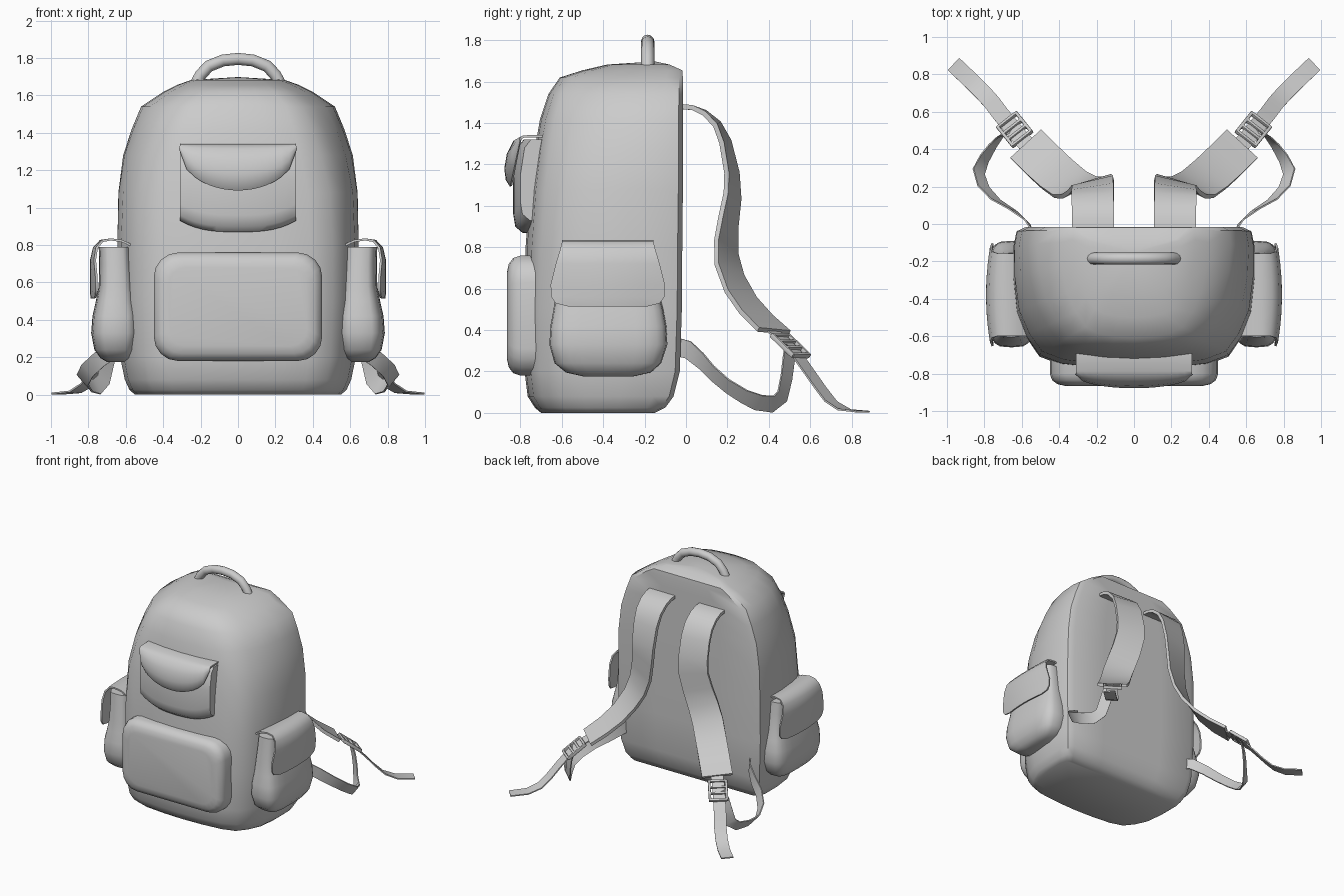
import bpy, bmesh, math
from mathutils import Vector, Matrix

if "Cube" in bpy.data.objects:
    bpy.data.objects.remove(bpy.data.objects["Cube"])


def build(name, rings, closed=True, caps=True, mirror=False, thick=0, apex=None, angle=40):
    """Skin a list of equal-length point rings into a mesh object."""
    bm = bmesh.new()
    vs = [[bm.verts.new(p) for p in r] for r in rings]
    n = len(rings[0])
    for a, b in zip(vs, vs[1:]):
        for i in range(n if closed else n - 1):
            j = (i + 1) % n
            bm.faces.new((a[i], a[j], b[j], b[i]))
    if closed and caps:
        bm.faces.new(vs[0])
        if apex:
            top = bm.verts.new(apex)
            for i in range(n):
                bm.faces.new((vs[-1][i], vs[-1][(i + 1) % n], top))
        else:
            bm.faces.new(vs[-1])
    bmesh.ops.recalc_face_normals(bm, faces=bm.faces)
    me = bpy.data.meshes.new(name)
    bm.to_mesh(me)
    bm.free()
    ob = bpy.data.objects.new(name, me)
    bpy.context.collection.objects.link(ob)
    if thick:
        m = ob.modifiers.new("Thickness", 'SOLIDIFY')
        m.thickness, m.offset = thick, 0
    if mirror:
        ob.modifiers.new("Mirror", 'MIRROR').use_mirror_merge = False
    finish(ob, angle)
    return ob


def finish(ob, angle=40):
    bpy.ops.object.select_all(action='DESELECT')
    ob.select_set(True)
    bpy.context.view_layer.objects.active = ob
    bpy.ops.object.convert(target='MESH')
    bpy.ops.object.shade_smooth_by_angle(angle=math.radians(angle))


def strap(name, pts, width, thick, w0, w1):
    """Flat band along a path, its width direction turning from w0 to w1."""
    pts = [Vector(p) for p in pts]
    rings = []
    for i, p in enumerate(pts):
        t = (pts[min(i + 1, len(pts) - 1)] - pts[max(i - 1, 0)]).normalized()
        w = Vector(w0).lerp(Vector(w1), i / (len(pts) - 1))
        w = (w - t * w.dot(t)).normalized()
        n = t.cross(w) * thick / 2
        w = w * width / 2
        rings.append([p + w + n, p - w + n, p - w - n, p + w - n])
    return build(name, rings, mirror=True)


# main bag: horizontal sections with a flat back and rounded front, shoulders tapering forward
half = [(.44, 0), (.9, 0), (.975, .03), (1, .14), (1, .36), (.97, .6), (.89, .77), (.785, .9), (.6, .96), (.3, .99)]
section = [(0, 0)] + half + [(0, 1)] + [(-u, v) for u, v in reversed(half)]
levels = [(0, .55, -.15, -.70), (.025, .58, -.1, -.73), (.08, .605, -.06, -.765), (.2, .63, -.03, -.78),
          (.5, .645, -.02, -.785), (.8, .645, -.018, -.775), (1.08, .64, -.015, -.755),
          (1.28, .615, -.015, -.73), (1.42, .57, -.015, -.705), (1.54, .52, -.015, -.665),
          (1.62, .40, -.015, -.61), (1.655, .33, -.018, -.5), (1.683, .25, -.08, -.38)]
build("main_bag", [[(u * w * (1 - max(0, z - 1) * .35 * v * v), b + v * (f - b), z) for u, v in section]
      for z, w, b, f in levels], apex=(0, -.15, 1.698), angle=42)


# lower front pocket: rounded rectangle with a puffed edge
def round_rect(y, inset):
    w, h, r = .45 - inset, .29 - inset, .13 - inset * .5
    out = []
    for k, (sx, sz) in enumerate([(1, 1), (-1, 1), (-1, -1), (1, -1)]):
        for i in range(5):
            a = math.pi / 2 * (k + i / 4)
            out.append((sx * (w - r) + r * math.cos(a), y, .47 + sz * (h - r) + r * math.sin(a)))
    return out


build("lower_front_pocket", [round_rect(y, i) for y, i in
      [(-.66, 0), (-.80, 0), (-.835, .012), (-.856, .04), (-.865, .08)]])

# upper front pocket and its curved flap
body, flap = [], []
for i in range(17):
    x = -.31 + .62 * i / 16
    e = abs(x / .31)
    y = -.80 - .035 * (1 - e * e)
    zb = .87 + .06 * e ** 3
    body.append([(x, -.68, zb), (x, y + .045, zb), (x, y + .01, zb + .03), (x, y, zb + .09),
                 (x, y, 1.15), (x, y + .02, 1.28), (x, y + .05, 1.32), (x, -.68, 1.32)])
    b = math.sqrt(max(0, 1 - e * e))
    flap.append([(x, -.69, 1.337), (x, -.785, 1.335), (x, -.795 - .035 * b, 1.33 - .02 * b),
                 (x, -.798 - .062 * b, 1.325 - .075 * b), (x, -.80 - .072 * b, 1.32 - .14 * b),
                 (x, -.80 - .065 * b, 1.317 - .19 * b), (x, -.80 - .045 * b, 1.315 - .22 * b)])
build("upper_front_pocket", body)
build("upper_pocket_flap", flap, closed=False, thick=.012, angle=50)


# side pockets: pouches bulging at the bottom
def pouch(z, y0, y1, x0, x1):
    out = []
    for i in range(24):
        a = math.tau * i / 24
        c, s = math.cos(a), math.sin(a)
        out.append(((x0 + x1) / 2 + (x1 - x0) / 2 * math.copysign(abs(c) ** .55, c),
                    (y0 + y1) / 2 + (y1 - y0) / 2 * math.copysign(abs(s) ** .55, s), z))
    return out


build("side_pocket", [pouch(*p) for p in [
    (.175, -.49, -.26, .60, .70), (.195, -.58, -.17, .57, .735), (.24, -.635, -.12, .545, .768),
    (.33, -.66, -.09, .525, .785), (.42, -.655, -.095, .53, .778), (.50, -.64, -.11, .545, .76),
    (.58, -.63, -.13, .555, .745), (.70, -.615, -.145, .565, .742), (.79, -.605, -.155, .57, .745)]], mirror=True)

# side pocket flaps folding over the outside
fold = [(.575, .80, .22, 0), (.62, .822, .22, 0), (.68, .83, .22, 0), (.735, .822, .22, .01),
        (.77, .785, .23, .015), (.785, .72, .25, .02), (.786, .62, .275, .03),
        (.786, .56, .272, .03), (.784, .53, .25, .025), (.782, .515, .19, .015)]
build("side_pocket_flap", [[(x - d * u * u, -.378 + h * u, z) for u in (-1, -.7, -.35, 0, .35, .7, 1)]
      for x, z, h, d in fold], closed=False, thick=.012, mirror=True, angle=50)

# carry handle: bent tube
path = [(-.23, 1.65), (-.2, 1.71), (-.155, 1.757), (-.08, 1.787), (0, 1.795),
        (.08, 1.787), (.155, 1.757), (.2, 1.71), (.23, 1.65)]
tube = []
for i, (x, z) in enumerate(path):
    a, b = path[max(i - 1, 0)], path[min(i + 1, 8)]
    t = Vector((b[0] - a[0], 0, b[1] - a[1])).normalized()
    n = Vector((-t.z, 0, t.x))
    tube.append([Vector((x, -.185, z)) + .032 * (n * math.cos(k * math.tau / 12)
                 + Vector((0, 1, 0)) * math.sin(k * math.tau / 12)) for k in range(12)])
build("carry_handle", tube)

# padded shoulder straps
side = (.8, -.6, 0)
strap("shoulder_strap", [(.22, -.03, 1.48), (.22, .03, 1.475), (.22, .09, 1.45), (.22, .15, 1.395),
      (.22, .19, 1.31), (.22, .222, 1.16), (.225, .225, 1.05), (.25, .205, .92), (.29, .195, .80),
      (.34, .21, .69), (.41, .265, .57), (.49, .34, .475), (.575, .425, .395)], .225, .024, (1, .06, 0), side)

# webbing tails running down to the ground
strap("webbing_tail", [(.55, .40, .41), (.61, .465, .36), (.665, .53, .29), (.715, .59, .205), (.76, .65, .12),
      (.805, .70, .055), (.87, .765, .015), (.965, .855, .006)], .09, .009, side, (.83, -.55, 0))

# lower straps looping from the bag to the buckles
strap("lower_strap", [(.54, -.05, .32), (.57, .01, .305), (.65, .075, .25), (.74, .13, .19), (.805, .2, .13),
      (.83, .28, .08), (.80, .35, .05), (.755, .42, .042), (.72, .465, .08), (.70, .485, .17),
      (.68, .495, .25), (.65, .505, .315)], .088, .008, (0, .1, 1), side)

# ladder buckles: frame with cross bars
t = Vector((.5, .62, -.6)).normalized()
w = Vector(side)
w = (w - t * w.dot(t)).normalized()
frame = Matrix((w, t, w.cross(t))).transposed()
bm = bmesh.new()
bars = [(s * .062, 0, .018, .17) for s in (-1, 1)] + [(0, v, .124, .018) for v in (-.078, -.028, .022, .078)]
for u, v, a, b in bars:
    m = Matrix.Translation((.638, .505, .325)) @ frame.to_4x4() @ Matrix.Translation((u, v, 0)) \
        @ Matrix.Diagonal((a, b, .026, 1))
    bmesh.ops.create_cube(bm, size=1, matrix=m)
bmesh.ops.recalc_face_normals(bm, faces=bm.faces)
mesh = bpy.data.meshes.new("buckle")
bm.to_mesh(mesh)
bm.free()
buckle = bpy.data.objects.new("buckle", mesh)
bpy.context.collection.objects.link(buckle)
bev = buckle.modifiers.new("Bevel", 'BEVEL')
bev.width, bev.segments = .005, 2
buckle.modifiers.new("Mirror", 'MIRROR').use_mirror_merge = False
finish(buckle)
